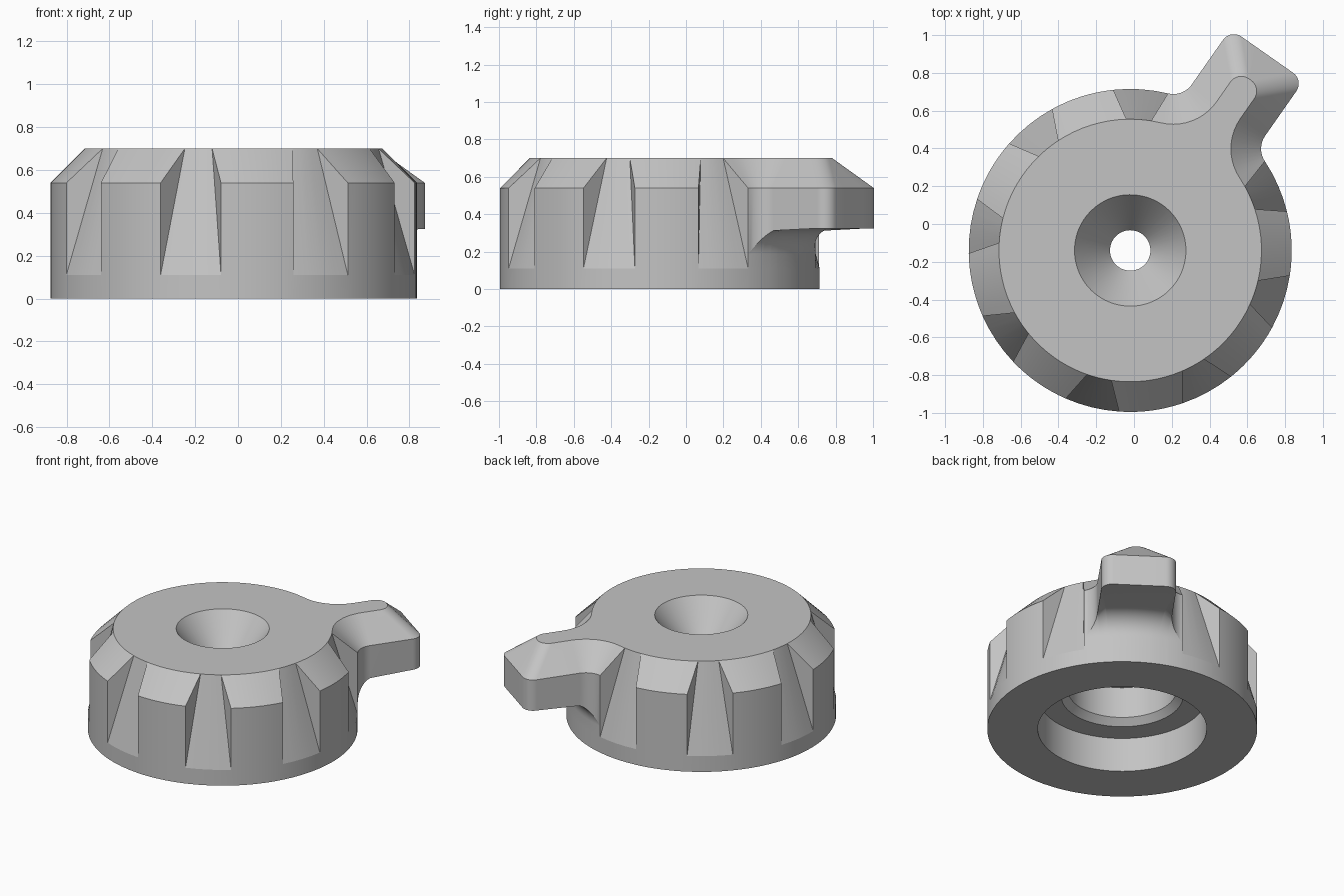
import bpy, bmesh
from math import sin, cos, radians, degrees, atan2, hypot, sqrt, pi
from mathutils import Matrix

if "Cube" in bpy.data.objects:
    bpy.data.objects.remove(bpy.data.objects["Cube"])

# Main dimensions
R, R_TOP, H, EDGE, LOW = 0.855, 0.695, 0.70, 0.54, 0.11
CHAMFER = R - R_TOP
HALF_W, TIP = 0.237, 1.265               # pointer half width and reach
FILLET, CORNER = 0.12, 0.07              # pointer root and tip rounding
UNDER, UNDER_R, STEPS = 0.325, 0.14, 10  # pointer underside and its blend
GROOVE_TOP = 5.4                         # half angle of a groove at the top
CENTRE_U = sqrt((R + FILLET) ** 2 - (HALF_W + FILLET) ** 2)
ROOT = degrees(atan2(HALF_W + FILLET, CENTRE_U))
PITCH = 42.5
GROOVE_LOW = 180 - 3.5 * PITCH - ROOT    # half angle of a groove at its foot


def polar(r, a, z):
    return (r * cos(radians(a)), r * sin(radians(a)), z)


def lerp(a, b, t):
    return a + (b - a) * t


def column(angle, outer):
    """Closed radial section: bored underside, outer wall, countersunk top."""
    bore = [(0.107, 0.46), (0.343, 0.50), (0.343, 0.283), (0.386, 0.24),
            (0.535, 0.24), (0.535, 0), (R, 0)]
    return ([polar(r, angle, z) for r, z in bore] + outer
            + [polar(0.295, angle, H)])


def ridge(low, top):
    foot = polar(R, low, LOW)
    return column(low, [foot] * (STEPS + 3) + [polar(R, low, EDGE), polar(R_TOP, top, H)])


def groove(low, top):
    foot = polar(R, low, LOW)
    return column(low, [foot] * (STEPS + 4) + [polar(R_TOP, top, H)])


def under_height(r):
    d = max(0, R + UNDER_R - r)
    return UNDER - UNDER_R + sqrt(max(0, UNDER_R ** 2 - d * d))


def pointer(p, q):
    """Section through the pointer: p on the wall outline, q on the top outline."""
    a, r = degrees(atan2(p[1], p[0])), hypot(*p)
    reach = min(r, R + UNDER_R)
    outer = [polar(R, a, LOW)]
    for k in range(STEPS + 1):
        rk = R + (reach - R) * (1 - cos(k / STEPS * pi / 2))
        outer.append(polar(rk, a, under_height(rk)))
    outer += [(*p, under_height(r)), (*p, EDGE), (*q, H)]
    return column(a, outer)


# Half outline of the pointer, from its root to the middle of the tip
half = []
for k in range(11):
    t = radians(lerp(180 + ROOT, 270, k / 10))
    half.append([(CENTRE_U + r * cos(t), HALF_W + FILLET + r * sin(t))
                 for r in (FILLET, FILLET + CHAMFER)])
for k in range(10):
    t = radians(90 - 10 * k)
    half.append([(TIP - d - CORNER + CORNER * cos(t), HALF_W - d - CORNER + CORNER * sin(t))
                 for d in (0, CHAMFER)])
(pu, pv), (qu, qv) = half[-1]
half += [[(pu, pv * s), (qu, qv * s)] for s in (0.5, 0)]
mirrored = [[(u, -v) for u, v in pair] for pair in half[:-1]]
columns = [pointer(*pair) for pair in mirrored + half[::-1]]

# Grooves and ridges around the rest of the rim
low, top = ROOT, ROOT
for i in range(9):
    c = 180 + (i - 3.5) * PITCH
    last = i == 8
    end_low = 360 - ROOT if last else c - GROOVE_LOW
    end_top = 360 - ROOT if last else c - GROOVE_TOP
    n = 1 if i in (0, 8) else 8
    columns += [ridge(lerp(low, end_low, k / n), lerp(top, end_top, k / n))
                for k in range(n + 1)]
    if not last:
        columns += [groove(c + s * GROOVE_LOW, c + s * GROOVE_TOP)
                    for s in (-1, -0.5, 0, 0.5, 1)]
        low, top = c + GROOVE_LOW, c + GROOVE_TOP

# Skin the sections into one solid
bm = bmesh.new()
rings = [[bm.verts.new(p) for p in col] for col in columns]
for i, ring in enumerate(rings):
    nxt = rings[(i + 1) % len(rings)]
    for j in range(len(ring)):
        k = (j + 1) % len(ring)
        bm.faces.new((ring[j], nxt[j], nxt[k], ring[k]))
bmesh.ops.remove_doubles(bm, verts=bm.verts, dist=1e-5)
bmesh.ops.dissolve_degenerate(bm, edges=bm.edges, dist=1e-5)
bmesh.ops.recalc_face_normals(bm, faces=bm.faces)

# Turn the pointer to the back left and centre the whole part
bm.transform(Matrix.Translation((-0.02, -0.14, 0)) @ Matrix.Rotation(radians(55), 4, 'Z'))
mesh = bpy.data.meshes.new("pointer_knob")
bm.to_mesh(mesh)
bm.free()
knob = bpy.data.objects.new("pointer_knob", mesh)
bpy.context.collection.objects.link(knob)

mat = bpy.data.materials.new("plain_grey")
mat.use_nodes = True
grey = (0.55, 0.55, 0.55, 1)
mat.diffuse_color = grey
mat.node_tree.nodes["Principled BSDF"].inputs["Base Color"].default_value = grey
mesh.materials.append(mat)

bpy.ops.object.select_all(action='DESELECT')
knob.select_set(True)
bpy.context.view_layer.objects.active = knob
bpy.ops.object.shade_smooth_by_angle(angle=radians(13))
